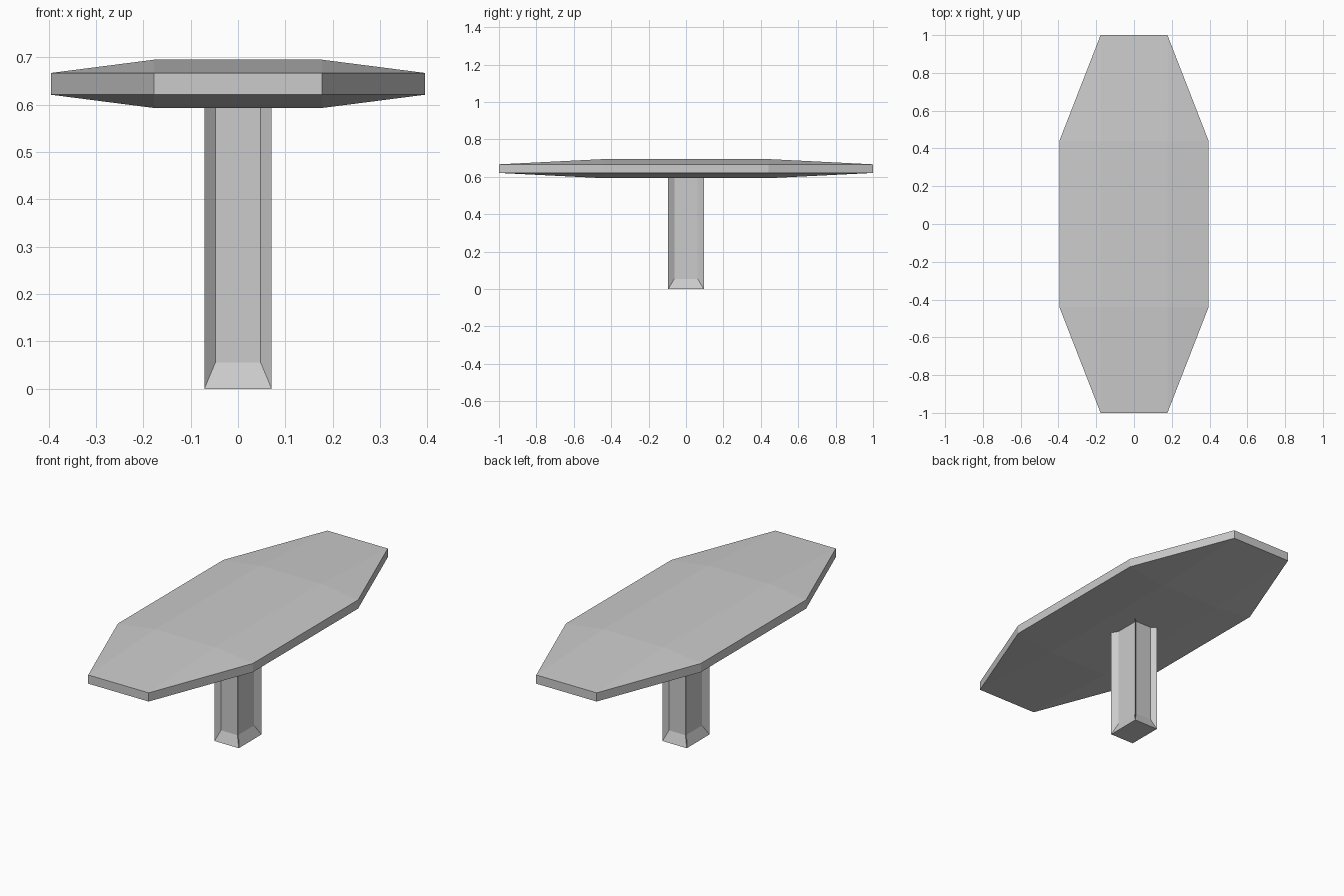
import bpy, bmesh
from math import radians

cube = bpy.data.objects.get("Cube")
if cube:
    bpy.data.objects.remove(cube, do_unlink=True)


def add_object(name, bm):
    bmesh.ops.recalc_face_normals(bm, faces=bm.faces)
    mesh = bpy.data.meshes.new(name)
    bm.to_mesh(mesh)
    bm.free()
    obj = bpy.data.objects.new(name, mesh)
    bpy.context.collection.objects.link(obj)
    return obj


def build_tabletop():
    """Stretched octagon slab that thins towards its rim on both sides."""
    mid_z, rim_half, core_half = 0.644, 0.023, 0.051
    inner_x, outer_x, inner_y, outer_y = 0.177, 0.395, 0.44, 1.0
    bm = bmesh.new()
    for sx in (-1, 1):
        for sy in (-1, 1):
            for sz in (-1, 1):
                for x, y, half in ((inner_x, outer_y, rim_half),
                                   (outer_x, inner_y, rim_half),
                                   (inner_x, inner_y, core_half)):
                    bm.verts.new((sx * x, sy * y, mid_z + sz * half))
    bmesh.ops.convex_hull(bm, input=bm.verts)
    bmesh.ops.dissolve_limit(bm, angle_limit=radians(0.5),
                             verts=bm.verts, edges=bm.edges)
    return add_object("tabletop", bm)


def build_pedestal():
    """Square post with a sunken panel on every side and a sloped foot."""
    half_x, half_y, top, foot = 0.071, 0.095, 0.6, 0.055
    inset_x, inset_y, depth = 0.023, 0.033, 0.021
    bm = bmesh.new()

    def face(*points):
        bm.faces.new([bm.verts.new(p) for p in points])

    # One recessed side: u runs along it, v points outwards
    def side(u, v, inset, place):
        w, d = u - inset, v - depth
        face(place(-w, d, foot), place(w, d, foot),
             place(w, d, top), place(-w, d, top))
        face(place(-u, v, 0), place(u, v, 0),
             place(w, d, foot), place(-w, d, foot))
        for s in (-1, 1):
            face(place(s * u, v, 0), place(s * w, d, foot),
                 place(s * w, d, top), place(s * u, v, top))

    for s in (-1, 1):
        side(half_x, half_y, inset_x, lambda a, b, z: (a, s * b, z))
        side(half_y, half_x, inset_y, lambda a, b, z: (s * b, a, z))
    bmesh.ops.remove_doubles(bm, verts=bm.verts, dist=0.0001)

    # Close the underside and the end hidden in the tabletop
    open_edges = [e for e in bm.edges if e.is_boundary]
    bmesh.ops.holes_fill(bm, edges=open_edges, sides=0)
    return add_object("pedestal", bm)


build_tabletop()
build_pedestal()
